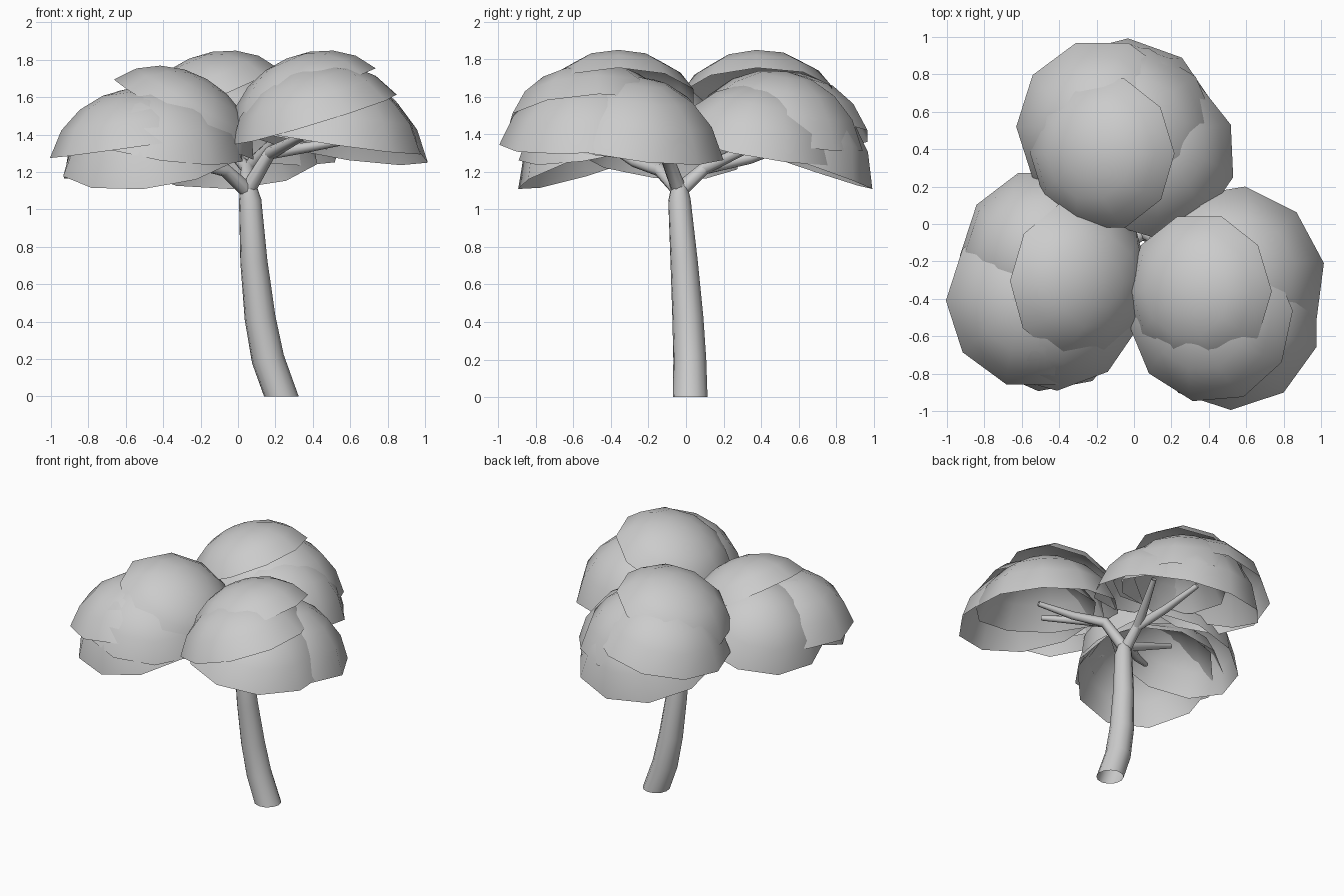
import bpy, bmesh
from math import sin, cos, pi, radians
from mathutils import Vector, Matrix

if "Cube" in bpy.data.objects:
    bpy.data.objects.remove(bpy.data.objects["Cube"])


def finish(bm, name):
    for f in bm.faces:
        f.smooth = True
    me = bpy.data.meshes.new(name)
    bm.to_mesh(me)
    bm.free()
    ob = bpy.data.objects.new(name, me)
    bpy.context.collection.objects.link(ob)
    return ob


def bridge(bm, a, b):
    n = len(a)
    for i in range(n):
        bm.faces.new((a[i], a[(i + 1) % n], b[(i + 1) % n], b[i]))


def tube(name, pts, sides=10, flat_start=False):
    """Tapered open tube through (x, y, z, radius) points."""
    bm = bmesh.new()
    P = [Vector(p[:3]) for p in pts]
    prev = None
    for k, p in enumerate(P):
        t = (P[min(k + 1, len(P) - 1)] - P[max(k - 1, 0)]).normalized()
        if k == 0 and flat_start:
            t = Vector((0, 0, 1))
        u = (Vector((0.1, 1, 0)) - t * t.dot(Vector((0.1, 1, 0)))).normalized()
        v = t.cross(u)
        ring = [bm.verts.new(p + pts[k][3] * (u * cos(2 * pi * i / sides) + v * sin(2 * pi * i / sides)))
                for i in range(sides)]
        if prev:
            bridge(bm, prev, ring)
        prev = ring
    return finish(bm, name)


def dome(name, x, y, z, r, h, az, tilt, spin, sides=10):
    """Open leaf shell, its rim dipping towards azimuth az by tilt degrees."""
    az = radians(az)
    m = (Matrix.Translation((x, y, z))
         @ Matrix.Rotation(radians(tilt), 4, Vector((-sin(az), cos(az), 0)))
         @ Matrix.Rotation(radians(spin), 4, 'Z'))
    bm = bmesh.new()
    prev = None
    c0, s0 = cos(radians(18)), sin(radians(18))
    for lat in (18, 38, 56, 73):
        c = cos(radians(lat)) / c0
        s = (sin(radians(lat)) - s0) / (1 - s0)
        ring = [bm.verts.new(m @ Vector((r * c * cos(2 * pi * i / sides), r * c * sin(2 * pi * i / sides), h * s)))
                for i in range(sides)]
        if prev:
            bridge(bm, prev, ring)
        prev = ring
    top = bm.verts.new(m @ Vector((0, 0, h)))
    for i in range(sides):
        bm.faces.new((prev[i], prev[(i + 1) % sides], top))
    return finish(bm, name)


# curved trunk
tube("trunk", [(0.232, 0.022, 0, 0.093), (0.16, 0.02, 0.2, 0.088), (0.118, 0.01, 0.42, 0.083),
               (0.085, -0.01, 0.72, 0.073), (0.065, -0.035, 1.05, 0.06), (0.055, -0.035, 1.13, 0.042)],
     12, True)

# forked branches, one limb and one fork per leaf cluster
fork = (0.05, -0.035, 1.1, 0.042)
limbs = {
    "right": [(0.17, -0.11, 1.3, 0.036), (0.36, -0.22, 1.33, 0.028), (0.6, -0.3, 1.37, 0.018)],
    "left": [(-0.07, -0.14, 1.21, 0.036), (-0.25, -0.27, 1.25, 0.028), (-0.48, -0.45, 1.36, 0.018)],
    "back": [(0.05, 0.1, 1.22, 0.036), (0.0, 0.34, 1.27, 0.028), (-0.06, 0.6, 1.36, 0.018)],
}
twigs = {
    "right": (0.4, -0.5, 1.42, 0.018),
    "left": (-0.45, -0.15, 1.36, 0.018),
    "back": (0.2, 0.45, 1.38, 0.018),
}
for side, path in limbs.items():
    tube(side + "_branch", [fork] + path, 8)
    tube(side + "_branch_fork", [path[0], twigs[side]], 8)

# overlapping leaf shells: x, y, z, radius, height, dip azimuth, tilt, spin
clusters = {
    "right": [(0.35, -0.36, 1.59, 0.42, 0.235, 180, 23, 0),
              (0.53, -0.29, 1.34, 0.50, 0.37, 40, 12, 10),
              (0.52, -0.51, 1.37, 0.485, 0.34, -20, 9, 18),
              (0.41, -0.50, 1.48, 0.46, 0.29, 190, 17, 5)],
    "left": [(-0.29, -0.30, 1.48, 0.43, 0.25, -5, 30, 0),
             (-0.47, -0.44, 1.26, 0.48, 0.36, -110, 19, 12),
             (-0.49, -0.16, 1.30, 0.46, 0.36, 160, 18, 0),
             (-0.54, -0.41, 1.34, 0.47, 0.31, 185, 8, 0),
             (-0.42, -0.43, 1.35, 0.47, 0.31, -50, 14, 20)],
    "back": [(-0.17, 0.38, 1.59, 0.42, 0.235, 185, 23, 0),
             (-0.06, 0.52, 1.27, 0.50, 0.40, 95, 19, 15),
             (-0.03, 0.48, 1.39, 0.48, 0.35, 60, 10, 5),
             (0.09, 0.38, 1.33, 0.46, 0.34, 55, 12, 20),
             (-0.17, 0.52, 1.39, 0.47, 0.34, 180, 12, 0)],
}
for side, shells in clusters.items():
    for i, s in enumerate(shells):
        dome(f"{side}_foliage_{i + 1}", *s)
